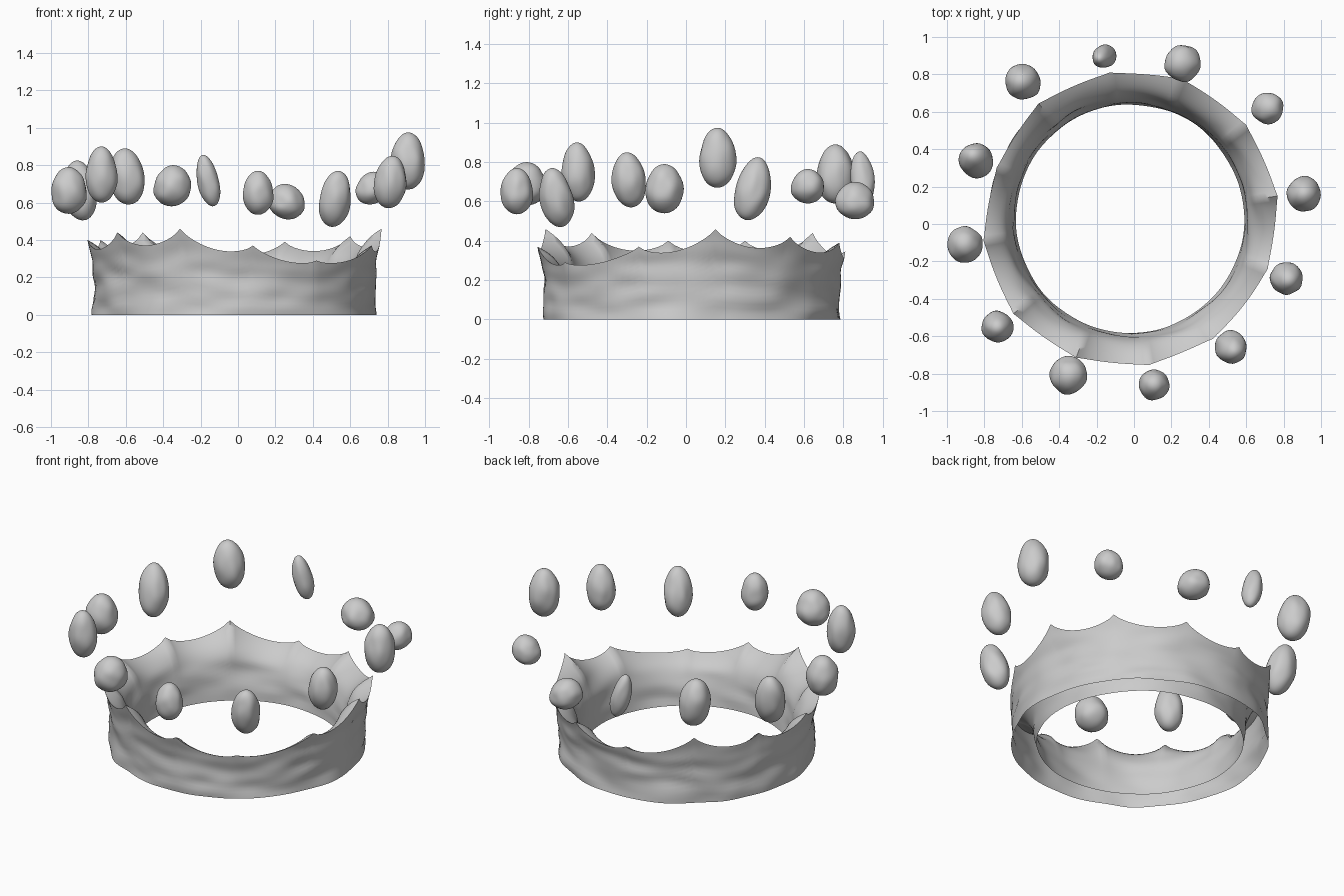
import bpy, bmesh, math
from mathutils import Vector, noise

if "Cube" in bpy.data.objects:
    bpy.data.objects.remove(bpy.data.objects["Cube"])

# Splash crown: rim tips (x, y, z) around the ring, counter-clockwise from +x
TIPS = [(.768, .15, .46), (.60, .53, .42), (.25, .78, .39), (-.13, .81, .345),
        (-.51, .645, .44), (-.735, .30, .40), (-.805, -.09, .40), (-.645, -.48, .44),
        (-.31, -.715, .46), (.08, -.755, .37), (.42, -.615, .29), (.715, -.24, .37)]
# Droplets: x, y, radius, z low, z high, lean x, lean y
DROPS = [(.91, .16, .092, .67, .975, 0, 0), (.715, .62, .085, .59, .765, .02, 0),
         (.26, .86, .098, .51, .70, -.02, 0), (-.16, .895, .063, .58, .855, -.05, -.02),
         (-.595, .76, .096, .59, .89, -.02, 0), (-.845, .34, .094, .505, .825, -.03, .05),
         (-.905, -.11, .096, .54, .79, 0, 0), (-.73, -.55, .084, .60, .90, 0, -.01),
         (-.35, -.81, .100, .58, .80, .01, 0), (.107, -.86, .081, .535, .77, 0, 0),
         (.52, -.66, .088, .47, .77, .03, -.04), (.815, -.29, .088, .57, .85, .02, -.02)]
CX, CY = -.022, .028


def finish(name, bm):
    bmesh.ops.recalc_face_normals(bm, faces=bm.faces[:])
    me = bpy.data.meshes.new(name)
    bm.to_mesh(me)
    bm.free()
    for p in me.polygons:
        p.use_smooth = True
    ob = bpy.data.objects.new(name, me)
    bpy.context.collection.objects.link(ob)
    return ob


# Rim curve: cusped scallops between neighbouring tips, shallower where low
SEG = 14
polar = []
for x, y, z in TIPS:
    polar.append((math.atan2(y - CY, x - CX), math.hypot(x - CX, y - CY), z))
rim = []
for i, (a0, r0, z0) in enumerate(polar):
    a1, r1, z1 = polar[(i + 1) % len(polar)]
    a1 = a0 + (a1 - a0) % (2 * math.pi)
    depth = .062 * ((z0 + z1) / .8) ** 2
    for k in range(SEG):
        t = k / SEG
        s = (4 * t * (1 - t)) ** .8
        rim.append((a0 + (a1 - a0) * t,
                    r0 + (r1 - r0) * t - .018 * s,
                    z0 + (z1 - z0) * t - depth * s))

# Crown wall: outer skin up to the sharp rim, then a thick inner skin rounded at the top
N = 18
bm = bmesh.new()
rows = []
for a, rr, rz in rim:
    col = []
    d = Vector((math.cos(a), math.sin(a), 0))
    for j in range(2 * N + 1):
        outer = j <= N
        t = j / N if outer else 2 - j / N
        t = 1 - (1 - t) ** 1.3          # denser rows near the rim
        if outer:
            r = .757 + (rr - .757) * t ** 2.5 - .008 * math.sin(math.pi * t)
        else:
            r = .610 + (rr - .610) * (.27 * t + .73 * t ** 5.5)
        z = rz * t
        p = Vector((CX, CY, 0)) + d * r
        fade = 1 - t ** 4
        amp = .018 if outer else .014 * min(1, t * 3 + .4)
        n = noise.noise(Vector((p.x * 4.5, p.y * 4.5, z * 12 + (0 if outer else 7))))
        p += d * n * amp * fade
        p.z = z
        col.append(bm.verts.new(p))
    rows.append(col)
for i, col in enumerate(rows):
    nxt = rows[(i + 1) % len(rows)]
    for j in range(2 * N):
        bm.faces.new((col[j], nxt[j], nxt[j + 1], col[j + 1]))
crown = finish("splash_crown", bm)
bpy.context.view_layer.objects.active = crown
crown.select_set(True)
bpy.ops.object.shade_smooth_by_angle(angle=math.radians(60))

# Flying droplets: lumpy leaning eggs
for i, (x, y, r, lo, hi, lx, ly) in enumerate(DROPS):
    bm = bmesh.new()
    bmesh.ops.create_icosphere(bm, subdivisions=4, radius=1)
    h = (hi - lo) / 2
    rx, ry = r - abs(lx) * .1, r - abs(ly) * .1
    for v in bm.verts:
        c = v.co.copy()
        lump = 1 + .08 * noise.noise(c * 1.5 + Vector((i * 5.3, 0, 0)))
        egg = (1 - .08 * c.z) * lump
        v.co = (x + c.x * rx * egg + lx * c.z * .5,
                y + c.y * ry * egg + ly * c.z * .5,
                (lo + hi) / 2 + c.z * h)
    finish("droplet_%02d" % (i + 1), bm)
